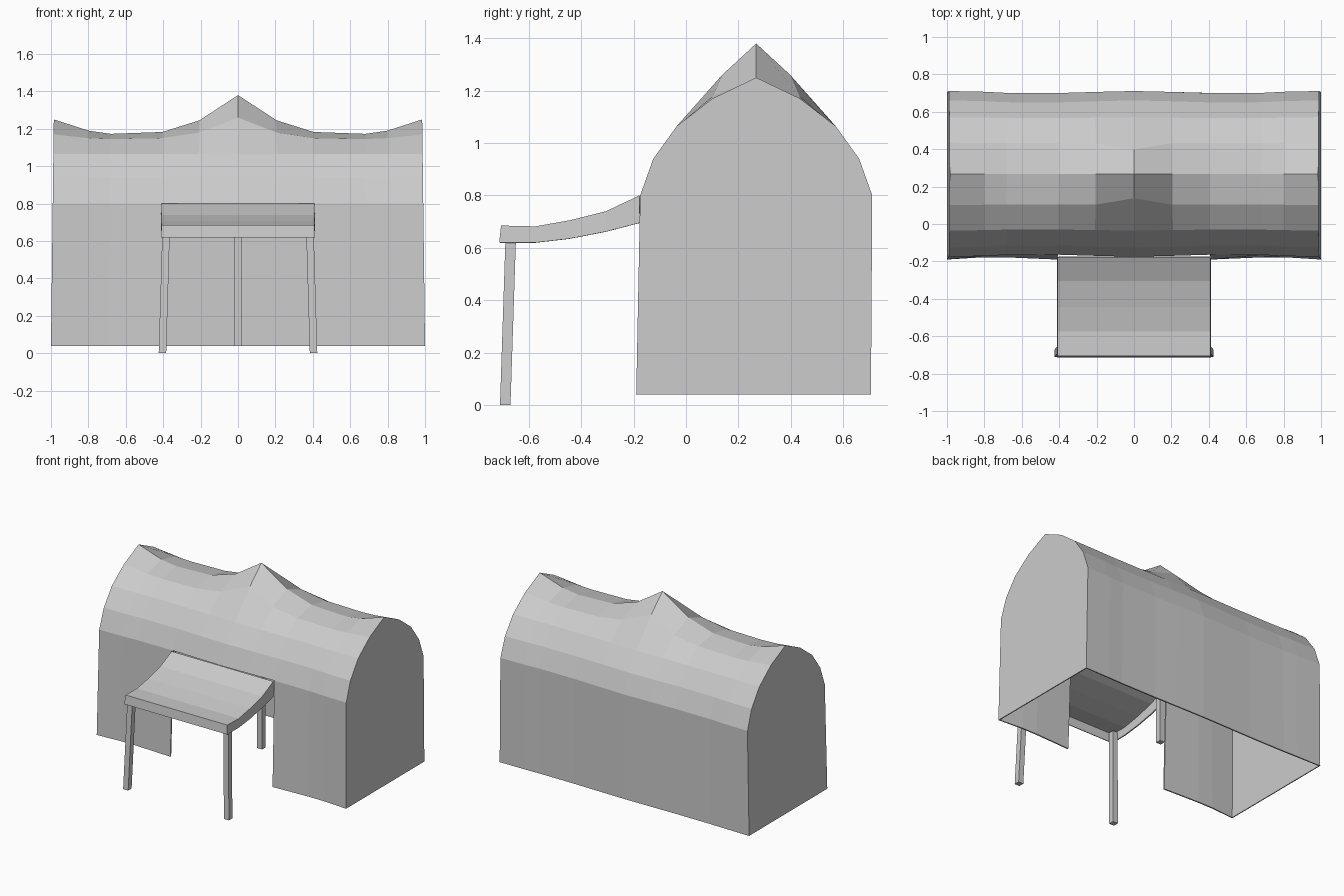
import bpy, bmesh
from mathutils import Vector

if "Cube" in bpy.data.objects:
    bpy.data.objects.remove(bpy.data.objects["Cube"])


def finish(name, bm, thickness=0.0):
    bmesh.ops.recalc_face_normals(bm, faces=bm.faces)
    # make sure the highest faces point upward so the cloth thickens inward
    if thickness:
        top = max(bm.faces, key=lambda f: f.calc_center_median().z)
        if top.normal.z < 0:
            bmesh.ops.reverse_faces(bm, faces=bm.faces)
    mesh = bpy.data.meshes.new(name)
    bm.to_mesh(mesh)
    bm.free()
    obj = bpy.data.objects.new(name, mesh)
    bpy.context.collection.objects.link(obj)
    if thickness:
        mod = obj.modifiers.new("Thickness", 'SOLIDIFY')
        mod.thickness = thickness
        mod.offset = -1
    return obj


def pole(name, bottom, top, size):
    bm = bmesh.new()
    h = size / 2
    rings = [[bm.verts.new(Vector(p) + Vector((sx * h, sy * h, 0)))
              for sx, sy in ((-1, -1), (1, -1), (1, 1), (-1, 1))]
             for p in (bottom, top)]
    for ring in rings:
        bm.faces.new(ring)
    for i in range(4):
        j = (i + 1) % 4
        bm.faces.new((rings[0][i], rings[0][j], rings[1][j], rings[1][i]))
    return finish(name, bm)


# Tent cloth: half stations (x, ridge z, upper z, upper y inset, wall inset)
MID = 0.268
half = [(0, 1.38, 1.26, 0.13, 0.0), (0.21, 1.245, 1.18, 0.165, 0.005),
        (0.41, 1.183, 1.15, 0.165, 0.011), (0.69, 1.173, 1.145, 0.165, 0.01),
        (0.81, 1.19, 1.15, 0.165, 0.004), (1.0, 1.25, 1.17, 0.167, 0.0)]
stations = [(-s[0],) + s[1:] for s in reversed(half[1:])] + half

bm = bmesh.new()
grid = []
for x, ridge, upper, uy, inset in stations:
    side = [(0.443 - inset, 0.8), (0.393 - inset, 0.94),
            (0.303 - inset / 2, 1.065), (uy, upper)]
    front_foot = -0.19 if abs(x) in (0.41, 1.0) else -0.178
    prof = [(front_foot, 0.04)] + [(MID - d, z) for d, z in side]
    prof += [(MID, ridge)] + [(MID + d, z) for d, z in reversed(side)]
    prof += [(0.706 - inset * 0.5, 0.04)]
    grid.append([bm.verts.new((x * (1 - 0.0125 * (z - 0.04)), y, z))
                 for y, z in prof])
for i in range(len(grid) - 1):
    middle = (stations[i][0] + stations[i + 1][0]) / 2
    for j in range(len(grid[0]) - 1):
        if j == 0 and abs(middle) < 0.41:
            continue  # doorway
        bm.faces.new((grid[i][j], grid[i + 1][j],
                      grid[i + 1][j + 1], grid[i][j + 1]))
# end walls
bm.faces.new(grid[0])
bm.faces.new(grid[-1])
finish("tent_cloth", bm, 0.01)

# Awning with hanging side and front flaps: (y, top z, flap bottom z)
awning = [(-0.178, 0.8, 0.695), (-0.305, 0.74, 0.662), (-0.445, 0.705, 0.635),
          (-0.575, 0.682, 0.62), (-0.706, 0.685, 0.62)]
bm = bmesh.new()
rows = []
for k, (y, zt, zb) in enumerate(awning):
    yb = y - 0.007 if k == 4 else y
    rows.append([bm.verts.new(p) for p in ((-0.413, yb, zb), (-0.408, y, zt),
                                           (0.408, y, zt), (0.413, yb, zb))])
for a, b in zip(rows, rows[1:]):
    for j in range(3):
        bm.faces.new((a[j], a[j + 1], b[j + 1], b[j]))
bm.faces.new(rows[-1])
finish("awning", bm, 0.01)

# Splayed awning poles and the centre pole holding up the peak
for s, label in ((-1, "left"), (1, "right")):
    pole(label + "_awning_pole", (s * 0.404, -0.69, 0),
         (s * 0.384, -0.668, 0.67), 0.04)
pole("centre_pole", (0, MID, 0.04), (0, MID, 1.34), 0.04)
